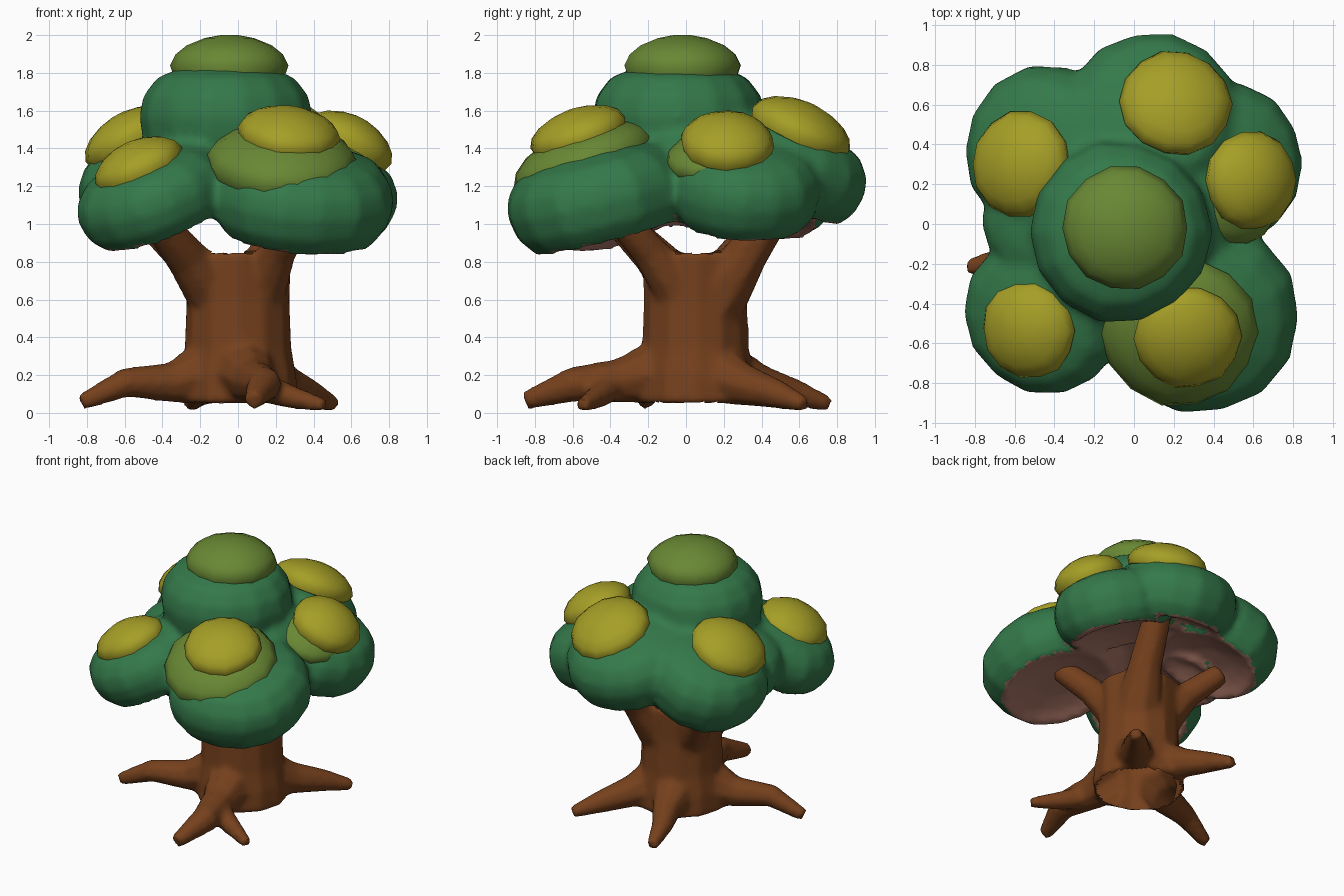
import bpy, bmesh, math, random
from mathutils import Vector, Matrix

if "Cube" in bpy.data.objects:
    bpy.data.objects.remove(bpy.data.objects["Cube"])

random.seed(4)


def material(name, rgb):
    m = bpy.data.materials.new(name)
    m.diffuse_color = (*rgb, 1)
    m.use_nodes = True
    m.node_tree.nodes["Principled BSDF"].inputs["Base Color"].default_value = m.diffuse_color
    return m


BARK = material("bark brown", (0.18, 0.052, 0.012))
LEAF = material("leaf green", (0.034, 0.19, 0.068))
OLIVE = material("olive green", (0.14, 0.245, 0.034))
YELLOW = material("yellow green", (0.38, 0.345, 0.02))
PINK = material("underside pink brown", (0.39, 0.175, 0.13))


def finish(name, bm, mats, angle=50):
    bmesh.ops.recalc_face_normals(bm, faces=bm.faces)
    me = bpy.data.meshes.new(name)
    bm.to_mesh(me)
    bm.free()
    for m in mats:
        me.materials.append(m)
    ob = bpy.data.objects.new(name, me)
    bpy.context.collection.objects.link(ob)
    shade(ob, angle)
    return ob


def shade(ob, angle):
    bpy.ops.object.select_all(action='DESELECT')
    ob.select_set(True)
    bpy.context.view_layer.objects.active = ob
    bpy.ops.object.shade_smooth_by_angle(angle=math.radians(angle))


def merge(name, obs, voxel, smooth):
    """Fuse overlapping parts into one soft skin."""
    bpy.ops.object.select_all(action='DESELECT')
    for o in obs:
        o.select_set(True)
    ob = obs[0]
    bpy.context.view_layer.objects.active = ob
    bpy.ops.object.join()
    ob.name = name
    r = ob.modifiers.new("fuse", 'REMESH')
    r.mode, r.voxel_size = 'VOXEL', voxel
    s = ob.modifiers.new("soften", 'SMOOTH')
    s.factor, s.iterations = 0.5, smooth
    for m in ("fuse", "soften"):
        bpy.ops.object.modifier_apply(modifier=m)
    return ob


def skin(bm, rings):
    """Join rings of vertices with quads and close both ends."""
    n = len(rings[0])
    bm.faces.new(rings[0])
    for a, b in zip(rings, rings[1:]):
        for i in range(n):
            bm.faces.new((a[i], a[(i + 1) % n], b[(i + 1) % n], b[i]))
    bm.faces.new(rings[-1])


def limb(name, pts, sides=8):
    """Tapered tube through (x, y, z, radius) points."""
    bm = bmesh.new()
    p = [Vector(q[:3]) for q in pts]
    rings = []
    for k, q in enumerate(pts):
        d = (p[min(k + 1, len(p) - 1)] - p[max(k - 1, 0)]).normalized()
        u = d.cross(Vector((0, 0, 1))).normalized()
        v = u.cross(d)
        rings.append([bm.verts.new(p[k] + q[3] * (u * math.cos(t) + v * math.sin(t)))
                      for t in (2 * math.pi * i / sides for i in range(sides))])
    skin(bm, rings)
    return finish(name, bm, [BARK])


# lathe profiles as (radius, height) fractions, bottom to top
CLUMP = [(0.3, -0.6), (0.6, -0.72), (0.8, -0.9), (0.96, -0.5), (1.01, 0), (0.96, 0.4),
         (0.8, 0.76), (0.52, 0.95), (0.2, 1.03)]
CAP = [(0.6, -0.6), (0.94, -0.35), (1, 0), (0.91, 0.36), (0.72, 0.66), (0.42, 0.9),
       (0.15, 1)]


def dome(name, centre, r, h, lean, tilt, profile, mat, sides=14, jitter=0.02):
    """Leaf mass leaning by tilt degrees towards compass angle lean."""
    bm = bmesh.new()
    a = math.radians(lean)
    axis = Vector((-math.sin(a), math.cos(a), 0))
    M = Matrix.Translation(centre) @ Matrix.Rotation(math.radians(tilt), 4, axis)
    wob = [1 + random.uniform(-jitter, jitter) for _ in range(sides)]
    turns = [2 * math.pi * i / sides for i in range(sides)]
    skin(bm, [[bm.verts.new(M @ Vector((r * pr * w * math.cos(t),
                                        r * pr * w * math.sin(t), h * pz)))
               for w, t in zip(wob, turns)] for pr, pz in profile])
    return finish(name, bm, [mat])


# trunk
bm = bmesh.new()
skin(bm, [[bm.verts.new((r * math.cos(i * math.pi / 6),
                         0.05 + r * math.sin(i * math.pi / 6), z)) for i in range(12)]
          for z, r in ((0.05, 0.32), (0.2, 0.31), (0.34, 0.285), (0.6, 0.275), (0.85, 0.285))])
bark = [finish("trunk", bm, [BARK])]

# roots
for name, pts in (
        ("left_root", [(-0.12, 0, 0.24, 0.19), (-0.35, -0.08, 0.16, 0.11),
                       (-0.6, -0.17, 0.16, 0.08), (-0.83, -0.22, 0.055, 0.045)]),
        ("front_root", [(0.02, -0.08, 0.24, 0.19), (0.08, -0.35, 0.17, 0.12),
                        (0.14, -0.6, 0.15, 0.095), (0.08, -0.85, 0.065, 0.05)]),
        ("front_root_fork", [(0.12, -0.4, 0.14, 0.085), (0.28, -0.47, 0.085, 0.065),
                             (0.46, -0.55, 0.04, 0.038)]),
        ("back_right_root", [(0.08, 0.1, 0.24, 0.19), (0.24, 0.3, 0.15, 0.115),
                             (0.38, 0.48, 0.1, 0.08), (0.51, 0.63, 0.045, 0.042)]),
        ("back_left_root", [(-0.04, 0.13, 0.24, 0.19), (-0.12, 0.4, 0.15, 0.105),
                            (-0.2, 0.57, 0.11, 0.075), (-0.25, 0.76, 0.045, 0.042)])):
    bark.append(limb(name, pts))

# branches
for name, pts in (
        ("front_left_branch", [(-0.08, 0.02, 0.58, 0.17), (-0.27, -0.16, 0.82, 0.115),
                               (-0.45, -0.38, 1.04, 0.085)]),
        ("front_right_branch", [(0.1, 0, 0.6, 0.15), (0.21, -0.19, 0.85, 0.1),
                                (0.33, -0.38, 1.06, 0.085)]),
        ("back_right_branch", [(0.08, 0.13, 0.55, 0.18), (0.17, 0.32, 0.84, 0.12),
                               (0.22, 0.52, 1.16, 0.1)]),
        ("back_left_branch", [(-0.1, 0.12, 0.58, 0.16), (-0.27, 0.24, 0.81, 0.1),
                              (-0.46, 0.37, 0.99, 0.08)])):
    bark.append(limb(name, pts))
tree = merge("trunk_roots_and_branches", bark, 0.022, 4)

# trunk is open at its bottom and top
bm = bmesh.new()
bm.from_mesh(tree.data)
cut = []
for f in bm.faces:
    c = f.calc_center_median()
    if math.hypot(c.x, c.y - 0.05) < 0.29 and (
            (c.z < 0.1 and f.normal.z < -0.85) or (abs(c.z - 0.84) < 0.03 and f.normal.z > 0.9)):
        cut.append(f)
bmesh.ops.delete(bm, geom=cut, context='FACES')
bm.to_mesh(tree.data)
bm.free()
shade(tree, 50)

# green canopy: name, centre, radius, half height, lean, tilt
clumps = [dome(name, c, r, h, lean, tilt, CLUMP, LEAF) for name, c, r, h, lean, tilt in (
    ("front_left", (-0.45, -0.45, 1.15), 0.415, 0.21, 210, 24),
    ("front_right", (0.34, -0.47, 1.145), 0.49, 0.25, 288, 15),
    ("back_left", (-0.43, 0.37, 1.23), 0.43, 0.25, 165, 20),
    ("left_filler", (-0.45, 0.02, 1.22), 0.32, 0.2, 180, 18),
    ("right", (0.45, 0.31, 1.2), 0.41, 0.23, 10, 20),
    ("back", (0.1, 0.54, 1.3), 0.44, 0.23, 80, 20),
    ("core", (0, 0.08, 1.32), 0.52, 0.22, 0, 0),
    ("top", (-0.07, -0.04, 1.57), 0.46, 0.27, 0, 0))]
canopy = merge("leaf_canopy", clumps, 0.028, 5)

# underside and inward facing parts of the canopy are pink brown
canopy.data.materials.clear()
canopy.data.materials.append(LEAF)
canopy.data.materials.append(PINK)
for f in canopy.data.polygons:
    c, n = f.center, f.normal
    d = math.hypot(c.x, c.y)
    inward = (c.x * n.x + c.y * n.y) / max(d, 0.01)
    f.material_index = int(c.z < 1.4 and n.z < -0.1 and (
        n.z < -0.9 or inward < -0.25 or (d < 0.5 and n.z < -0.3)))
shade(canopy, 50)

# olive caps
for name, c, r, h, lean, tilt in (
        ("top", (-0.045, -0.02, 1.84), 0.315, 0.16, 0, 0),
        ("front_right", (0.23, -0.54, 1.335), 0.4, 0.18, 275, 21),
        ("right", (0.52, 0.13, 1.36), 0.24, 0.11, 345, 25)):
    dome(name + "_olive_cap", c, r, h, lean, tilt, CAP, OLIVE)

# yellow caps
for name, c, r, h, lean, tilt in (
        ("front_left", (-0.53, -0.53, 1.31), 0.25, 0.13, 200, 25),
        ("front_right", (0.27, -0.57, 1.48), 0.27, 0.13, 290, 20),
        ("back_left", (-0.57, 0.30, 1.455), 0.27, 0.14, 175, 28),
        ("right", (0.59, 0.22, 1.435), 0.25, 0.14, 5, 28),
        ("back", (0.21, 0.61, 1.505), 0.285, 0.14, 75, 26)):
    dome(name + "_yellow_cap", c, r, h, lean, tilt, CAP, YELLOW)
